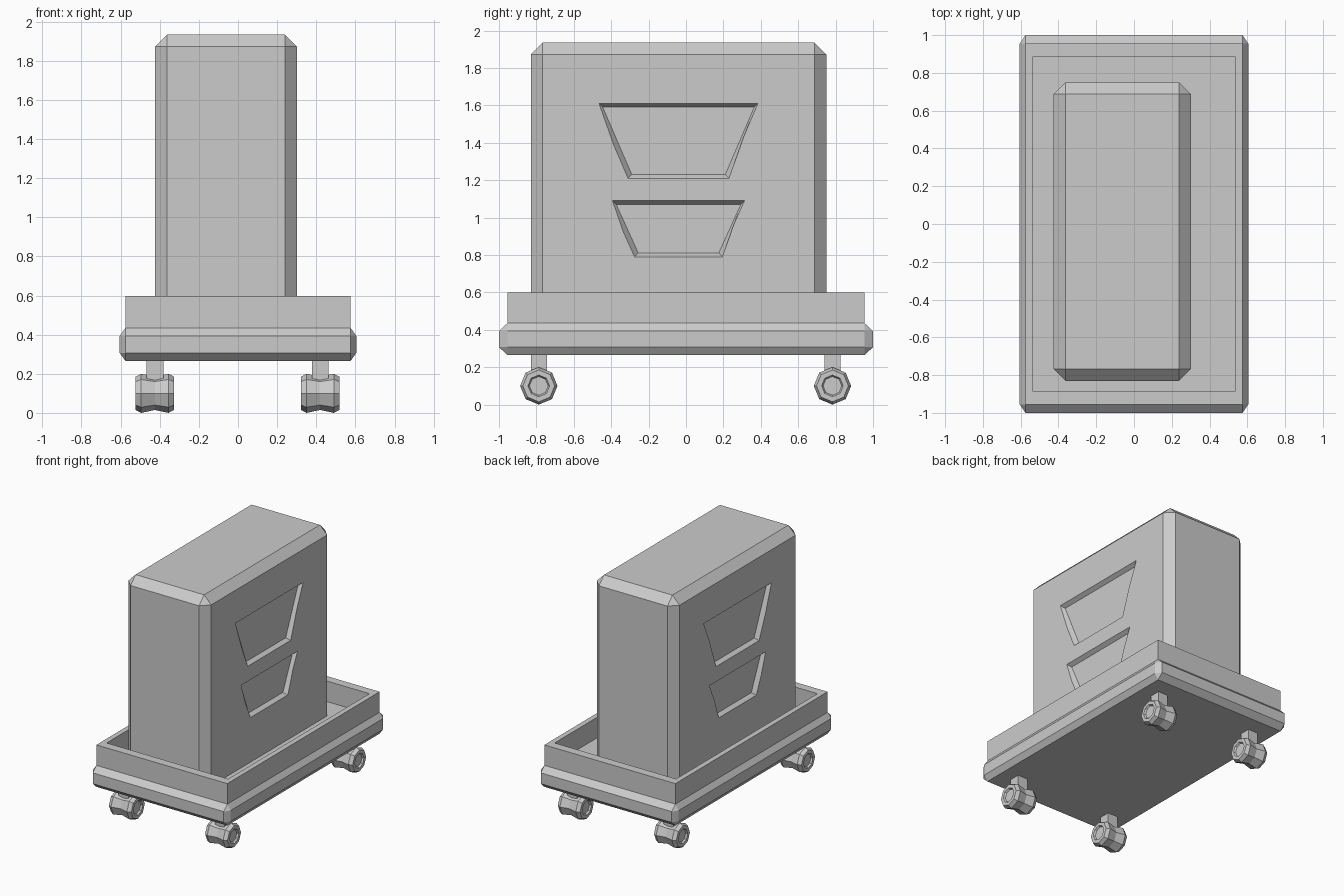
import bpy, bmesh
from math import sin, cos, tau
from mathutils import Matrix, Vector

if "Cube" in bpy.data.objects:
    bpy.data.objects.remove(bpy.data.objects["Cube"])


def finish(name, bm):
    bmesh.ops.recalc_face_normals(bm, faces=bm.faces)
    me = bpy.data.meshes.new(name)
    bm.to_mesh(me)
    bm.free()
    ob = bpy.data.objects.new(name, me)
    bpy.context.collection.objects.link(ob)
    return ob


def box(lo, hi):
    bm = bmesh.new()
    lo, hi = Vector(lo), Vector(hi)
    size = hi - lo
    bmesh.ops.create_cube(bm, size=1, matrix=Matrix.Translation((lo + hi) / 2) @ Matrix.Diagonal((*size, 1)))
    return bm


def extrude(bm, face, scale, dz):
    # extrude one horizontal face, scaling it about the z axis
    new = bmesh.ops.extrude_face_region(bm, geom=[face])["geom"]
    bmesh.ops.delete(bm, geom=[face], context='FACES_ONLY')
    for v in (g for g in new if isinstance(g, bmesh.types.BMVert)):
        v.co = Vector((v.co.x * scale, v.co.y * scale, v.co.z + dz))
    return next(g for g in new if isinstance(g, bmesh.types.BMFace))


# tray: chamfered slab with a raised hollow rim
bm = box((-1, -1, -1), (1, 1, 1))
bmesh.ops.bevel(bm, geom=bm.edges[:], offset=0.2, segments=1, affect='EDGES')
outer, inner = (0.605, 1.0, 0.085), (0.575, 0.955, 0.043)
for v in bm.verts:
    for i in range(3):
        half = outer[i] if abs(v.co[i]) > 0.9 else inner[i]
        v.co[i] = half if v.co[i] > 0 else -half
    v.co.z += 0.35
bm.normal_update()
top = max(bm.faces, key=lambda f: f.calc_center_median().z)
top = extrude(bm, top, 1, 0.163)
top = extrude(bm, top, 0.928, 0)
extrude(bm, top, 1, -0.163)
finish("tray", bm)

# tower: tall box with chamfered top and upright edges
X0, X1, YC = -0.425, 0.302, -0.04
bm = box((X0, YC - 0.79, 0.40), (X1, YC + 0.79, 1.935))
edges = [e for e in bm.edges if max(v.co.z for v in e.verts) > 1]
bmesh.ops.bevel(bm, geom=edges, offset=0.063, segments=1, affect='EDGES')
tower = finish("tower", bm)


# tapered recesses on both broad sides
def recess(name, x, side, top_half, bottom_half, z0, z1):
    bm = bmesh.new()
    loops = []
    for dx, grow in ((-0.03, -0.02), (0.03, 0.02)):
        pts = [(-bottom_half, z0, -1), (bottom_half, z0, -1), (top_half, z1, 1), (-top_half, z1, 1)]
        loops.append([bm.verts.new((x + side * dx, YC + y + (grow if y > 0 else -grow), z + s * grow))
                      for y, z, s in pts])
    # middle of the taper lies on the tower face
    bm.faces.new(loops[0])
    bm.faces.new(loops[1])
    for i in range(4):
        j = (i + 1) % 4
        bm.faces.new((loops[0][i], loops[0][j], loops[1][j], loops[1][i]))
    cutter = finish(name, bm)
    cutter.hide_render = True
    mod = tower.modifiers.new(name, 'BOOLEAN')
    mod.operation = 'DIFFERENCE'
    mod.solver = 'EXACT'
    mod.object = cutter


for label, x, side in (("right", X1, 1), ("left", X0, -1)):
    recess("upper_recess_cutter_" + label, x, side, 0.425, 0.27, 1.21, 1.61)
    recess("lower_recess_cutter_" + label, x, side, 0.353, 0.235, 0.79, 1.09)


# casters: eight-sided waisted wheel with recessed hubs, on a square stem
half = [(0.085, 0.05), (0.098, 0.058), (0.098, 0.085), (0.07, 0.1)]
profile = [(-x, r) for x, r in half] + [(0, 0.085)] + half[::-1]


def wheel(name, cx, cy, cz):
    bm = bmesh.new()
    rings = [[bm.verts.new((cx + x, cy + r * cos(tau * k / 8), cz + r * sin(tau * k / 8)))
              for k in range(8)] for x, r in profile]
    for a, b in zip(rings, rings[1:]):
        for k in range(8):
            j = (k + 1) % 8
            bm.faces.new((a[k], a[j], b[j], b[k]))
    bm.faces.new(rings[0])
    bm.faces.new(rings[-1])
    finish(name, bm)


for yname, y in (("front", -0.787), ("back", 0.783)):
    for xname, x in (("left", -0.425), ("right", 0.42)):
        wheel(f"{yname}_{xname}_wheel", x, y, 0.1)
        finish(f"{yname}_{xname}_stem", box((x - 0.043, y - 0.043, 0.12), (x + 0.043, y + 0.043, 0.28)))
